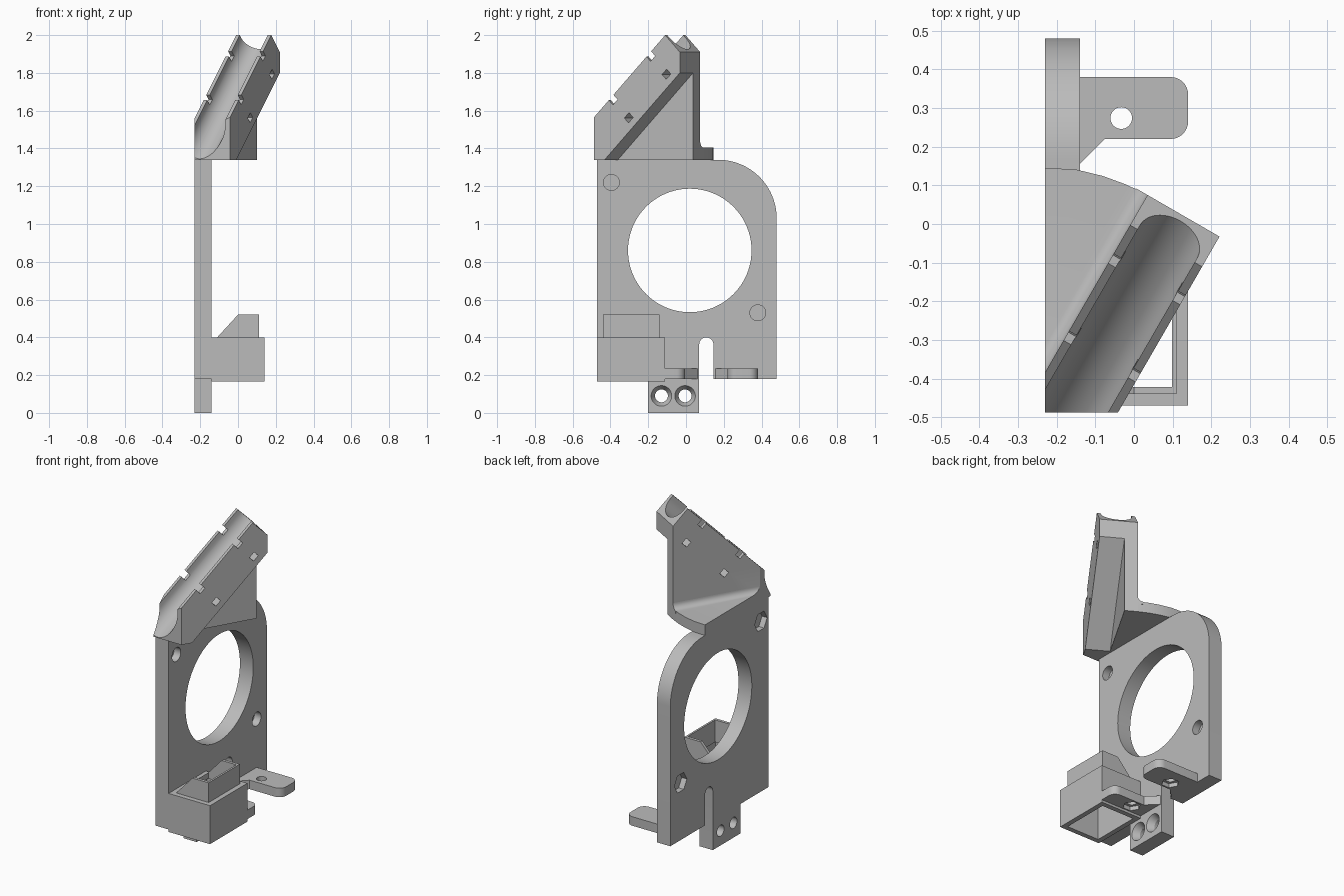
import bpy, bmesh
from math import sin, cos, radians, sqrt
from mathutils import Matrix, Vector

cube = bpy.data.objects.get("Cube")
if cube:
    bpy.data.objects.remove(cube, do_unlink=True)

grey = bpy.data.materials.new("plain grey")
grey.use_nodes = True
grey.diffuse_color = (0.5, 0.5, 0.5, 1)
grey.node_tree.nodes["Principled BSDF"].inputs["Base Color"].default_value = (0.5, 0.5, 0.5, 1)


def frame(a, b, c, origin=(0, 0, 0)):
    """Matrix taking profile axes a, b and extrusion axis c to the world."""
    m = Matrix((a, b, c)).transposed().to_4x4()
    m.translation = Vector(origin)
    return m


X, Y, Z = Vector((1, 0, 0)), Vector((0, 1, 0)), Vector((0, 0, 1))
PLAN = frame(X, Y, Z)
SIDE = frame(Y, Z, X)
FRONT = frame(X, Z, Y)


def arc(cx, cy, r, a0, a1, n=16):
    return [(cx + r * cos(radians(a0 + (a1 - a0) * i / n)),
             cy + r * sin(radians(a0 + (a1 - a0) * i / n))) for i in range(n + 1)]


def circle(cx, cy, r, n=48):
    return arc(cx, cy, r, 0, 360 - 360 / n, n - 1)


def rect(x0, x1, y0, y1):
    return [(x0, y0), (x1, y0), (x1, y1), (x0, y1)]


def prism(name, pts, lo, hi, m=PLAN, end_scale=1.0):
    """Extrude a closed profile; end_scale tapers the far end about its centre."""
    bm = bmesh.new()
    mid = sum((Vector(p) for p in pts), Vector((0, 0))) / len(pts)
    ends = [mid + (Vector(p) - mid) * end_scale for p in pts]
    a = [bm.verts.new(m @ Vector((p[0], p[1], lo))) for p in pts]
    b = [bm.verts.new(m @ Vector((p[0], p[1], hi))) for p in ends]
    bm.faces.new(a)
    bm.faces.new(b[::-1])
    for i in range(len(a)):
        j = (i + 1) % len(a)
        bm.faces.new((a[i], b[i], b[j], a[j]))
    bmesh.ops.recalc_face_normals(bm, faces=bm.faces)
    me = bpy.data.meshes.new(name)
    bm.to_mesh(me)
    bm.free()
    me.materials.append(grey)
    ob = bpy.data.objects.new(name, me)
    bpy.context.collection.objects.link(ob)
    return ob


def combine(ob, others, op='DIFFERENCE'):
    """Apply booleans and remove the tools."""
    bpy.context.view_layer.objects.active = ob
    for o in others:
        mod = ob.modifiers.new("bool", 'BOOLEAN')
        mod.operation, mod.solver, mod.object = op, 'EXACT', o
        bpy.ops.object.modifier_apply(modifier=mod.name)
        bpy.data.objects.remove(o, do_unlink=True)


def finish(ob):
    bpy.ops.object.select_all(action='DESELECT')
    ob.select_set(True)
    bpy.context.view_layer.objects.active = ob
    bpy.ops.object.shade_smooth_by_angle(angle=radians(30))


# Upright mounting plate with slot and lower tab
LEFT, FACE = -0.23, -0.14
outline = [(-0.47, 0.18), (-0.2, 0.18), (-0.2, 0), (0.07, 0)]
outline += arc(0.1075, 0.3625, 0.0375, 180, 0)
outline += [(0.145, 0.18), (0.48, 0.18)]
outline += arc(0.17, 1.03, 0.31, 0, 90, 24) + [(-0.47, 1.34)]
plate = prism("mounting_plate", outline, LEFT, FACE, SIDE)
cuts = [prism("cut", circle(0.02, 0.86, 0.327, 80), -0.3, 0, SIDE)]
for y, z in ((-0.395, 1.22), (0.38, 0.53)):      # blind bolt holes and nut pockets
    cuts.append(prism("cut", circle(y, z, 0.042), -0.185, 0, SIDE))
    cuts.append(prism("cut", circle(y, z, 0.06, 6), -0.3, -0.195, SIDE))
for y in (-0.13, -0.005):                        # countersunk tab holes
    cuts.append(prism("cut", circle(y, 0.09, 0.034), -0.3, 0, SIDE))
    cuts.append(prism("cut", circle(y, 0.09, 0.055), -0.139, -0.18, SIDE, 0.62))
combine(plate, cuts)
finish(plate)

# Hollow air duct with an open chimney
duct = prism("air_duct", rect(FACE, 0.14, -0.47, -0.11), 0.165, 0.40)
chimney = prism("chimney", [(-0.12, 0.39), (-0.11, 0.40), (0, 0.52), (0.11, 0.52), (0.11, 0.39)],
                -0.44, -0.14, FRONT)
combine(duct, [chimney], 'UNION')
combine(duct, [prism("cut", rect(-0.11, 0.11, -0.44, -0.14), 0.1, 0.385),
               prism("cut", rect(-0.09, 0.098, -0.422, -0.158), 0.3, 0.6)])
finish(duct)

# Pair of clamp lugs mirrored about the slot
lug_shape = [(FACE, 0.155), (-0.075, 0.22)]
lug_shape += arc(0.095, 0.265, 0.045, -90, 0, 8) + arc(0.095, 0.335, 0.045, 0, 90, 8)
lug_shape += [(FACE, 0.38)]
for name, flip in (("rear_lug", False), ("front_lug", True)):
    def side(pts):
        return [(x, 0.215 - y) for x, y in pts] if flip else pts
    lug = prism(name, side(lug_shape), 0.18, 0.235)
    tools = [prism("cut", side(circle(-0.033, 0.274, 0.028)), 0.1, 0.3),
             prism("cut", side(circle(-0.033, 0.274, 0.05, 6)), 0.1, 0.205)]
    if flip:
        tools.append(prism("cut", rect(-0.3, 0.3, -0.4, -0.12), 0.1, 0.3))
    combine(lug, tools)
    finish(lug)

# Angled cradle: block, web, ledge and fillet
h = Vector((0.5, sqrt(0.75), 0))                 # horizontal heading
w = Vector((sqrt(0.75), -0.5, 0))                # across the cradle
corner = Vector((0.035, 0.075, 0))
RISE = frame(h, Z, w, corner)
cradle = prism("cradle", [(0, 1.91), (0, 1.80), (-0.46, 1.34), (-0.75, 1.34), (-0.09, 2.0)],
               0, 0.215, RISE)
web = prism("web", [(0, 1.34), (0, 1.82), (-0.02, 1.82), (-0.5, 1.34)], 0, 0.075, RISE)
back = corner + w * 0.03
ledge = prism("ledge", [(-0.23, -0.45), (-0.23, 0.145), (-0.15, 0.141), (-0.08, 0.124),
                        (-0.02, 0.102), (0.035, 0.075), back[:2], (-0.19, -0.42)], 1.34, 1.405)
r = 0.035
fillet = prism("fillet", [(0.01, 1.39), (0.01, 1.405 + r)] + arc(-r, 1.405 + r, r, 0, -90, 8)
               + [(-r, 1.39)], -0.65, 0, frame(w, Z, h, corner))
combine(cradle, [web, ledge, fillet], 'UNION')

# Channel, tie notches and tie holes, then trim to the plate's planes
d = (h + Z).normalized()
n = (Z - h).normalized()
TROUGH = frame(w, n, -d, corner - h * 0.09 + Z * 2.0)
tools = [prism("cut", [(0.1925, 0.15)] + arc(0.1075, -0.02, 0.085, 0, -180, 32) + [(0.0225, 0.15)],
               -0.3, 1.2, TROUGH)]
for t in (0.141, 0.467):
    for lo, hi in ((-0.035, 0.05), (-0.17, -0.134)):
        tools.append(prism("cut", rect(-0.05, 0.265, lo, hi), t - 0.02, t + 0.02, TROUGH))
tools.append(prism("cut", rect(-1.2, LEFT, -1.5, 1), 1, 2.3))
tools.append(prism("cut", rect(-1.1, 1, -1.6, -0.487), 0.9, 2.4))
combine(cradle, tools)
finish(cradle)
